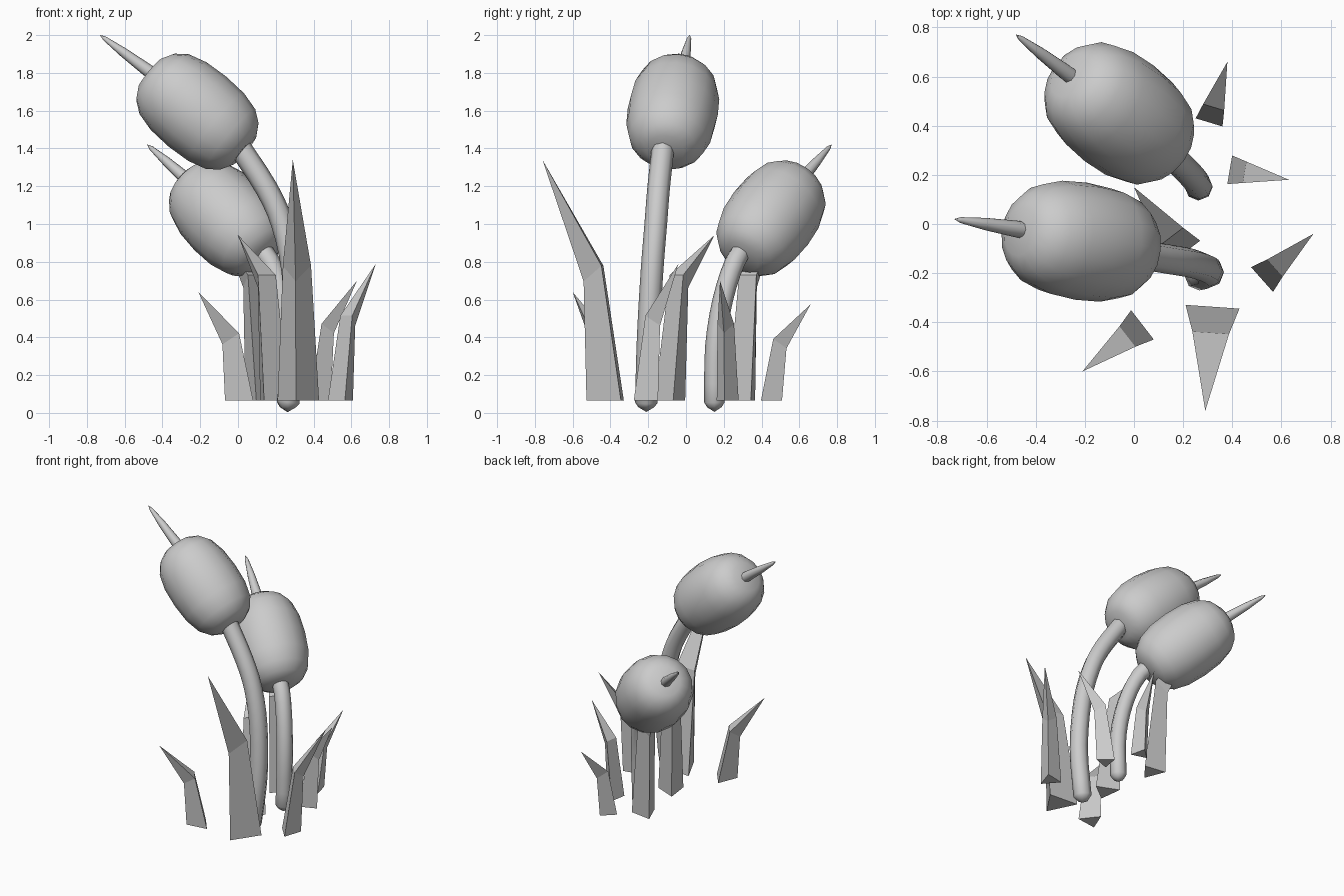
import bpy, bmesh, math
from mathutils import Vector

if "Cube" in bpy.data.objects:
    bpy.data.objects.remove(bpy.data.objects["Cube"])

Z = Vector((0, 0, 1))


def finish(name, bm, smooth=None):
    bmesh.ops.recalc_face_normals(bm, faces=bm.faces)
    mesh = bpy.data.meshes.new(name)
    bm.to_mesh(mesh)
    bm.free()
    ob = bpy.data.objects.new(name, mesh)
    bpy.context.collection.objects.link(ob)
    if smooth:
        bpy.ops.object.select_all(action='DESELECT')
        bpy.context.view_layer.objects.active = ob
        ob.select_set(True)
        bpy.ops.object.shade_smooth_by_angle(angle=math.radians(smooth))
    return ob


def skin(name, rings, smooth=None):
    """Join a list of equal-length point rings into a closed tube."""
    bm = bmesh.new()
    vs = [[bm.verts.new(p) for p in ring] for ring in rings]
    n = len(vs[0])
    for a, b in zip(vs, vs[1:]):
        for i in range(n):
            j = (i + 1) % n
            bm.faces.new((a[i], a[j], b[j], b[i]))
    bm.faces.new(vs[0])
    bm.faces.new(vs[-1])
    bmesh.ops.remove_doubles(bm, verts=bm.verts, dist=0.0005)
    return finish(name, bm, smooth)


def ring(centre, axis, radius, n):
    side = axis.cross(Vector((0, 1, 0.01))).normalized()
    up = axis.cross(side).normalized()
    return [centre + radius * (math.cos(t) * side + math.sin(t) * up)
            for t in (2 * math.pi * i / n for i in range(n))]


def lathe(name, origin, axis, profile, n, smooth):
    axis = axis.normalized()
    return skin(name, [ring(origin + axis * d, axis, r, n) for d, r in profile], smooth)


def spline(pts, steps):
    """Smooth path through the points."""
    p = [2 * pts[0] - pts[1]] + pts + [2 * pts[-1] - pts[-2]]
    out = []
    for i in range(1, len(p) - 2):
        a, b, c, d = p[i - 1:i + 3]
        for k in range(steps):
            t = k / steps
            out.append(0.5 * (2 * b + (c - a) * t + (2 * a - 5 * b + 4 * c - d) * t * t
                              + (3 * b - a - 3 * c + d) * t ** 3))
    return out + [pts[-1]]


def stem(name, pts, radius):
    path = spline([Vector(p) for p in pts], 3)
    rings = [ring(path[0] - Z * 0.05, Z, 0.0001, 8), ring(path[0] - Z * 0.025, Z, radius * 0.7, 8)]
    for i, p in enumerate(path):
        tangent = path[min(i + 1, len(path) - 1)] - path[max(i - 1, 0)]
        rings.append(ring(p, tangent.normalized(), radius, 8))
    return skin(name, rings, 50)


# Seed heads with their tip spikes
HEAD = [(-0.325, 0.10), (-0.29, 0.16), (-0.23, 0.205), (-0.13, 0.232), (0, 0.24),
        (0.13, 0.232), (0.23, 0.205), (0.29, 0.16), (0.325, 0.10)]


def head(label, centre, spike_base, spike_tip, axis):
    lathe(label + "_seed_head", Vector(centre), Vector(axis), HEAD, 16, 50)
    a, b = Vector(spike_base), Vector(spike_tip)
    d = b - a
    length = d.length
    lathe(label + "_spike", a, d, [(-0.06, 0.033), (0.0, 0.034), (length * 0.5, 0.025),
                                   (length * 0.9, 0.012), (length, 0.001)], 8, 50)


head("tall", (-0.215, -0.07, 1.595), (-0.48, -0.02, 1.815), (-0.73, 0.02, 2.0), (-0.75, 0.12, 0.62))
head("short", (-0.06, 0.45, 1.03), (-0.275, 0.615, 1.24), (-0.48, 0.77, 1.42), (-0.62, 0.48, 0.63))

# Curved stems
stem("tall_stem", [(0.265, -0.21, 0.055), (0.305, -0.20, 0.4), (0.29, -0.18, 0.75),
                   (0.235, -0.16, 1.0), (0.15, -0.145, 1.19), (0.0, -0.12, 1.42)], 0.06)
stem("short_stem", [(0.26, 0.15, 0.055), (0.265, 0.155, 0.35), (0.235, 0.195, 0.6),
                    (0.17, 0.26, 0.80), (0.08, 0.33, 0.90)], 0.054)


# Three-sided bent leaves: flat inner face, ridge on the outside
def leaf(i, centre, r, tip, bend, taper):
    c, tip = Vector((*centre, 0.065)), Vector(tip)
    d = tip - c
    d.z = 0
    d.normalize()
    side = d.cross(Z)
    half, depth = r * 0.866, r * 1.5
    flat = c - d * r * 0.5
    reach = (tip - flat).dot(d)
    mid = flat + d * reach * 0.25
    mid.z = 0.065 + (tip.z - 0.065) * bend
    lower = [flat + side * half, flat - side * half, flat + d * depth]
    upper = [mid + side * half * taper, mid - side * half * taper,
             mid + (d * 0.77 - Z * 0.64) * depth * taper]
    bm = bmesh.new()
    lo = [bm.verts.new(p) for p in lower]
    up = [bm.verts.new(p) for p in upper]
    top = bm.verts.new(tip)
    bm.faces.new(lo)
    for a in range(3):
        b = (a + 1) % 3
        bm.faces.new((lo[a], lo[b], up[b], up[a]))
        bm.faces.new((up[a], up[b], top))
    finish("leaf_%d" % i, bm)


LEAVES = [
    ((0.315, 0.445), 0.066, (0.38, 0.66, 0.575), 0.64, 0.78),
    ((0.423, 0.215), 0.068, (0.63, 0.18, 0.70), 0.64, 0.75),
    ((0.55, -0.20), 0.078, (0.73, -0.04, 0.79), 0.62, 0.7),
    ((0.315, -0.40), 0.127, (0.29, -0.76, 1.34), 0.56, 0.68),
    ((0.0, -0.437), 0.087, (-0.21, -0.60, 0.64), 0.62, 0.7),
    ((0.175, -0.08), 0.095, (0.0, 0.15, 0.94), 0.76, 0.72),
    ((0.11, 0.31), 0.09, (-0.08, 0.46, 0.95), 0.75, 0.75),
]
for i, args in enumerate(LEAVES, 1):
    leaf(i, *args)
